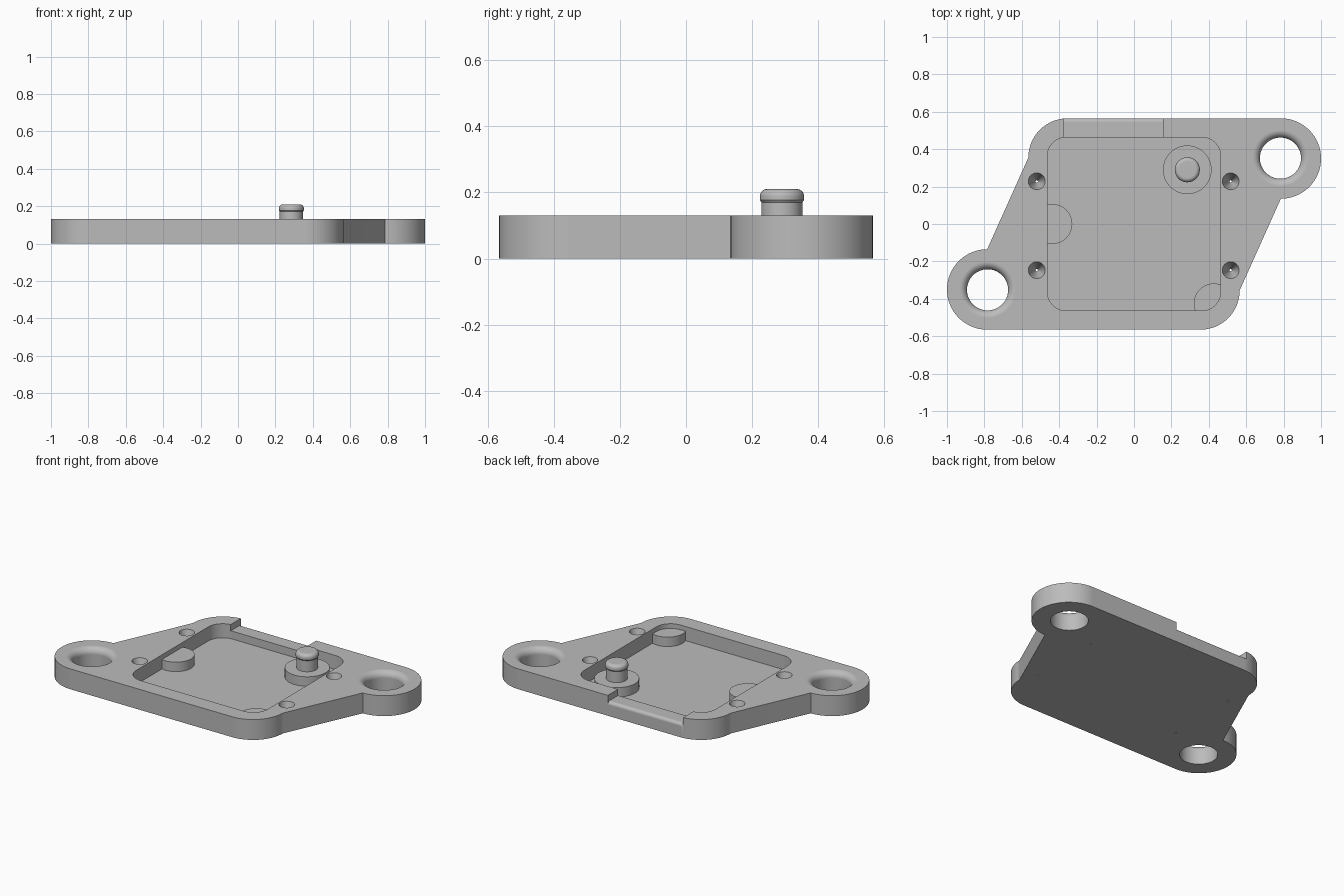
import bpy, bmesh
from math import sin, cos, pi, radians
from mathutils import Matrix, Vector

cube = bpy.data.objects.get("Cube")
if cube:
    bpy.data.objects.remove(cube, do_unlink=True)

grey = bpy.data.materials.new("mid grey")
grey.use_nodes = True
grey.diffuse_color = (0.5, 0.5, 0.5, 1)
grey.node_tree.nodes["Principled BSDF"].inputs["Base Color"].default_value = (0.5, 0.5, 0.5, 1)

THICK, FLOOR, BOSS_TOP, NOTCH = 0.13, 0.04, 0.1, 0.09


def finish(name, bm):
    bmesh.ops.remove_doubles(bm, verts=bm.verts, dist=1e-5)
    bmesh.ops.recalc_face_normals(bm, faces=bm.faces)
    mesh = bpy.data.meshes.new(name)
    bm.to_mesh(mesh)
    bm.free()
    mesh.materials.append(grey)
    obj = bpy.data.objects.new(name, mesh)
    bpy.context.collection.objects.link(obj)
    return obj


def arc(cx, cy, r, start, end, steps=16):
    angles = [radians(start + (end - start) * i / steps) for i in range(steps + 1)]
    return [(cx + r * cos(a), cy + r * sin(a)) for a in angles]


def prism(name, points, z0, z1, matrix=None):
    bm = bmesh.new()
    face = bm.faces.new([bm.verts.new((x, y, z0)) for x, y in points])
    top = bmesh.ops.extrude_face_region(bm, geom=[face])["geom"]
    bmesh.ops.translate(bm, vec=(0, 0, z1 - z0),
                        verts=[g for g in top if isinstance(g, bmesh.types.BMVert)])
    if matrix:
        bm.transform(matrix)
    return finish(name, bm)


def lathe(name, profile, x, y, steps=48):
    bm = bmesh.new()
    verts = [bm.verts.new((r, 0, z)) for r, z in profile]
    edges = [bm.edges.new(pair) for pair in zip(verts, verts[1:])]
    bmesh.ops.spin(bm, geom=verts + edges, cent=(0, 0, 0), axis=(0, 0, 1),
                   angle=2 * pi, steps=steps, use_merge=True)
    bmesh.ops.translate(bm, verts=bm.verts, vec=(x, y, 0))
    return finish(name, bm)


def activate(obj):
    bpy.ops.object.select_all(action="DESELECT")
    obj.select_set(True)
    bpy.context.view_layer.objects.active = obj


# Base plate: rounded corner and round lug, repeated by half-turn symmetry
half = arc(-0.355, 0.355, 0.21, 90, 180) + arc(-0.785, -0.35, 0.215, 90, 270, 32)
plate = prism("base_plate", half + [(-x, -y) for x, y in half], 0, THICK)

# Square pocket with rounded corners
c = 0.363
pocket = []
for i, (sx, sy) in enumerate([(1, 1), (-1, 1), (-1, -1), (1, -1)]):
    pocket += arc(sx * c, sy * c, 0.1, 90 * i, 90 * i + 90)
cutters = [prism("pocket_cutter", pocket, FLOOR, 0.3)]

# Notch through the back wall with a rounded outer lip
lip = [(0.4, NOTCH)] + arc(0.545, NOTCH - 0.02, 0.02, 90, 0, 6)
lip += [(0.65, NOTCH - 0.02), (0.65, 0.3), (0.4, 0.3)]
yz_to_world = Matrix(((0, 0, 1, 0), (1, 0, 0, 0), (0, 1, 0, 0), (0, 0, 0, 1)))
cutters.append(prism("notch_cutter", lip, -0.375, 0.155, yz_to_world))

# Lug holes with a rounded upper edge
rounded = arc(0.15, THICK - 0.04, 0.04, 180, 90, 8)
for s in (-1, 1):
    cutters.append(lathe("lug_hole_cutter",
                         [(0, -0.1), (0.11, -0.1)] + rounded + [(0.15, 0.3), (0, 0.3)],
                         s * 0.783, s * 0.352, 64))

# Tapered pin holes that open at a tiny point below
for x in (-0.52, 0.517):
    for y in (-0.247, 0.228):
        cutters.append(lathe("pin_hole_cutter",
                             [(0, -0.1), (0.006, -0.1), (0.006, 0), (0.045, THICK),
                              (0.045, 0.3), (0, 0.3)], x, y, 32))

activate(plate)
for cutter in cutters:
    cutter.hide_render = True
    mod = plate.modifiers.new("cut", "BOOLEAN")
    mod.operation, mod.solver, mod.object = "DIFFERENCE", "EXACT", cutter
    bpy.ops.object.modifier_apply(modifier=mod.name)
    bpy.data.objects.remove(cutter, do_unlink=True)


# Round support bosses on the pocket floor
def boss(name, x, y, r):
    return lathe(name, [(0, FLOOR - 0.02), (r, FLOOR - 0.02), (r, BOSS_TOP), (0, BOSS_TOP)], x, y)


parts = [plate,
         boss("side_boss", -0.437, 0, 0.107),
         boss("corner_boss", 0.427, -0.425, 0.107),
         boss("post_boss", 0.285, 0.29, 0.13)]

# Post with a slightly wider, rounded head
head = arc(0.045, 0.188, 0.022, 0, 90, 8)
parts.append(lathe("post", [(0, BOSS_TOP - 0.02), (0.062, BOSS_TOP - 0.02), (0.062, 0.17),
                            (0.067, 0.177)] + head + [(0, 0.21)], 0.285, 0.29))

for part in parts:
    activate(part)
    bpy.ops.object.shade_smooth_by_angle(angle=radians(30))
    normals = part.modifiers.new("flat_normals", "WEIGHTED_NORMAL")
    normals.keep_sharp = True
